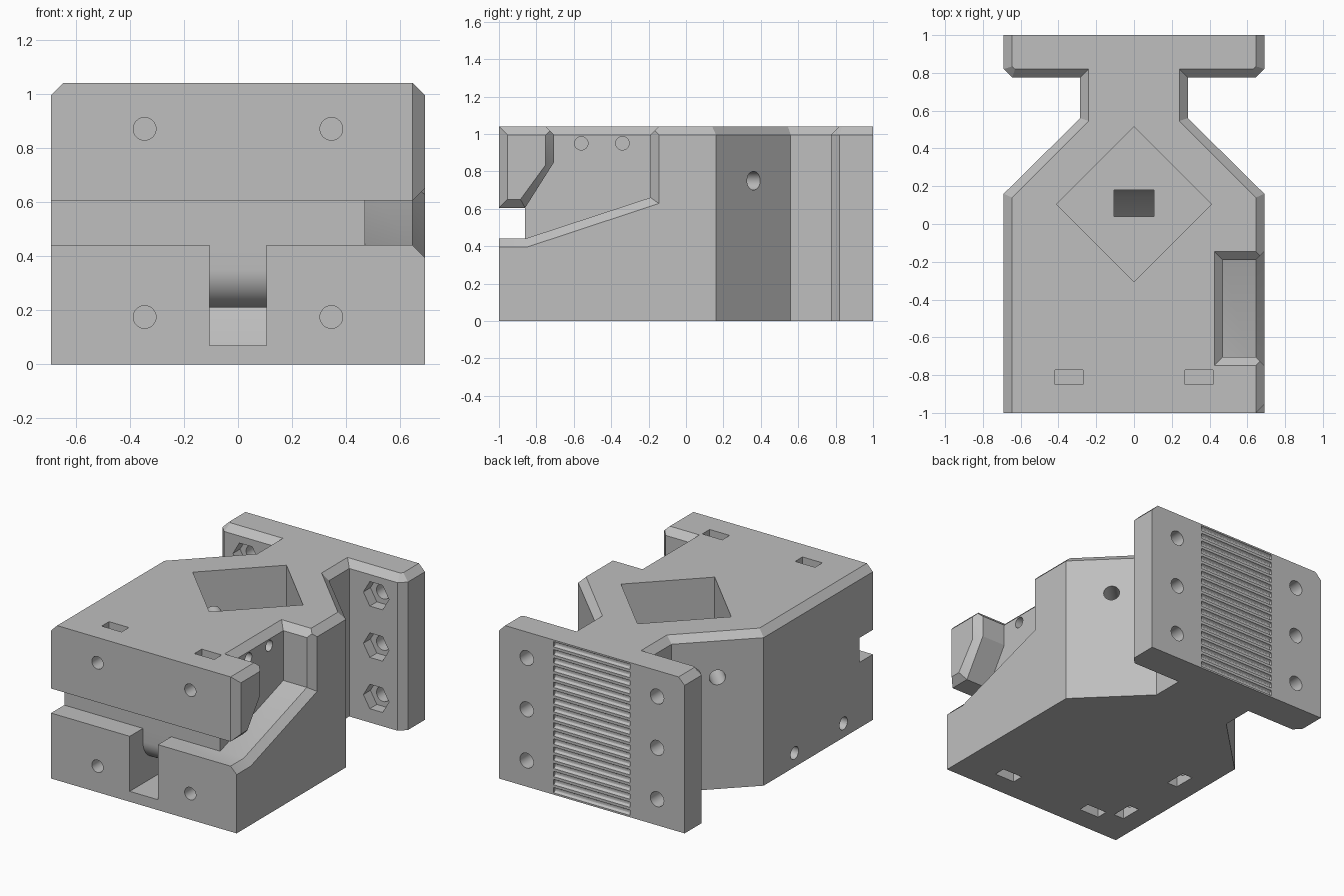
import bpy, bmesh, math
from mathutils import Matrix, Vector

if "Cube" in bpy.data.objects:
    bpy.data.objects.remove(bpy.data.objects["Cube"])

grey = bpy.data.materials.new("plain grey")
grey.diffuse_color = (0.52, 0.52, 0.52, 1)
grey.use_nodes = True
grey.node_tree.nodes["Principled BSDF"].inputs["Base Color"].default_value = grey.diffuse_color


def loft(name, rings):
    """Closed solid through rings of equal point count."""
    bm = bmesh.new()
    vs = [[bm.verts.new(p) for p in r] for r in rings]
    n = len(vs[0])
    for a, b in zip(vs, vs[1:]):
        for i in range(n):
            j = (i + 1) % n
            bm.faces.new((a[i], a[j], b[j], b[i]))
    bm.faces.new(vs[0][::-1])
    bm.faces.new(vs[-1])
    bmesh.ops.recalc_face_normals(bm, faces=bm.faces[:])
    me = bpy.data.meshes.new(name)
    bm.to_mesh(me)
    bm.free()
    ob = bpy.data.objects.new(name, me)
    bpy.context.collection.objects.link(ob)
    return ob


def cut(tool):
    """Subtract a tool from the body and discard it."""
    tool.hide_render = True
    bpy.context.view_layer.objects.active = body
    m = body.modifiers.new("cut", 'BOOLEAN')
    m.operation, m.solver, m.object = 'DIFFERENCE', 'EXACT', tool
    bpy.ops.object.modifier_apply(modifier=m.name)
    bpy.data.objects.remove(tool)


def box(x0, x1, y0, y1, z0, z1):
    q = ((x0, y0), (x1, y0), (x1, y1), (x0, y1))
    cut(loft("box_cutter", [[(x, y, z) for x, y in q] for z in (z0, z1)]))


def rod(start, end, r, sides=32):
    a, b = Vector(start), Vector(end)
    rot = (b - a).to_track_quat('Z', 'Y').to_matrix()
    ring = [rot @ Vector((r * math.cos(2 * math.pi * i / sides),
                          r * math.sin(2 * math.pi * i / sides), 0)) for i in range(sides)]
    cut(loft("rod_cutter", [[a + p for p in ring], [b + p for p in ring]]))


# Carriage body: mirrored outline with a chamfered top rim
low = [(.69, -1), (.69, .16), (.285, .56), (.285, .775), (.645, .775), (.69, .82), (.69, 1)]
top = [(.645, -1), (.645, .14), (.24, .545), (.24, .82), (.63, .82), (.645, .835), (.645, 1)]


def mirrored(pts, z):
    return [(x, y, z) for x, y in pts] + [(-x, y, z) for x, y in pts[::-1]]


body = loft("carriage_block", [mirrored(low, 0), mirrored(low, .995), mirrored(top, 1.04)])

# Clamping slot across the front
box(-1, 1, -1.1, -.86, .44, .605)

# Side pocket with flared outer edge
inner = [(-1.1, .44), (-.86, .44), (-.19, .66), (-.19, 1.1),
         (-.705, 1.1), (-.705, .85), (-.86, .605), (-1.1, .605)]
outer = [(-1.1, .395), (-.85, .395), (-.145, .628), (-.145, 1.1),
         (-.75, 1.1), (-.75, .835), (-.885, .65), (-1.1, .65)]
far = [(2 * b[0] - a[0], 2 * b[1] - a[1]) for a, b in zip(inner, outer)]
cut(loft("pocket_cutter", [[(x, y, z) for y, z in p] for x, p in
                           ((.47, inner), (.645, inner), (.69, outer), (.735, far))]))

# Flared pocket mouth on the top
cut(loft("mouth_cutter", [[(x, y0, z), (.8, y0, z), (.8, y1, z), (x, y1, z)] for x, y0, y1, z in
                          ((.47, -.705, -.19, .995), (.38, -.795, -.1, 1.085))]))

# Chamfer on the front corner of the upper jaw
cut(loft("corner_cutter", [[(.6, -1.045, z), (.735, -.91, z), (.735, -1.045, z)]
                           for z in (.52, 1.1)]))

# Diamond pit in the top
d = .41
cut(loft("pit_cutter", [[(d, .105, z), (0, .105 + d, z), (-d, .105, z), (0, .105 - d, z)]
                        for z in (.46, 1.2)]))

# Belt channel: rounded lip at the front, ramp up into the pit
path = [(-1.1, .07), (0, .07), (.14, .21), (.165, .25), (.18, .3), (.18, .6), (.04, .6), (.04, .21)]
path += [(-.72 - .14 * math.sin(t), .35 - .14 * math.cos(t))
         for t in (i * math.pi / 24 for i in range(13))]
path += [(-.86, .5), (-1.1, .5)]
cut(loft("channel_cutter", [[(x, y, z) for y, z in path] for x in (-.105, .105)]))

for s in (-1, 1):
    # Front clamp bolts with nut slots above and below
    for z, z0, z1 in ((.87, .78, 1.2), (.175, -.1, .265)):
        rod((s * .345, -1.1, z), (s * .345, -.62, z), .042)
        box(s * .345 - .074, s * .345 + .074, -.85, -.772, z0, z1)
    # Set screw holes through the slanted walls
    rod((s * .25, .125, .75), (s * .6, .475, .75), .05)
    # Flange bolts with hexagonal nut recesses
    for z in (.175, .52, .865):
        rod((s * .485, .7, z), (s * .485, 1.1, z), .05)
        rod((s * .485, .7, z), (s * .485, .85, z), .095, 6)

# Holes in the pocket wall
for y in (-.56, -.34):
    rod((.2, y, .95), (.55, y, .95), .036)

# Left side bolts with nut slots from below
for y in (-.688, -.168):
    rod((-.8, y, .095), (-.38, y, .095), .042)
    box(-.553, -.477, y - .074, y + .074, -.1, .17)

# Belt teeth on the back
for i in range(19):
    z = .03 + i * .0545
    rod((-.285, 1.0, z), (.285, 1.0, z), .018, 12)

# Finish
body.data.materials.clear()
body.data.materials.append(grey)
for p in body.data.polygons:
    p.material_index = 0
bpy.ops.object.select_all(action='DESELECT')
body.select_set(True)
bpy.context.view_layer.objects.active = body
bpy.ops.object.shade_smooth_by_angle(angle=math.radians(30))
